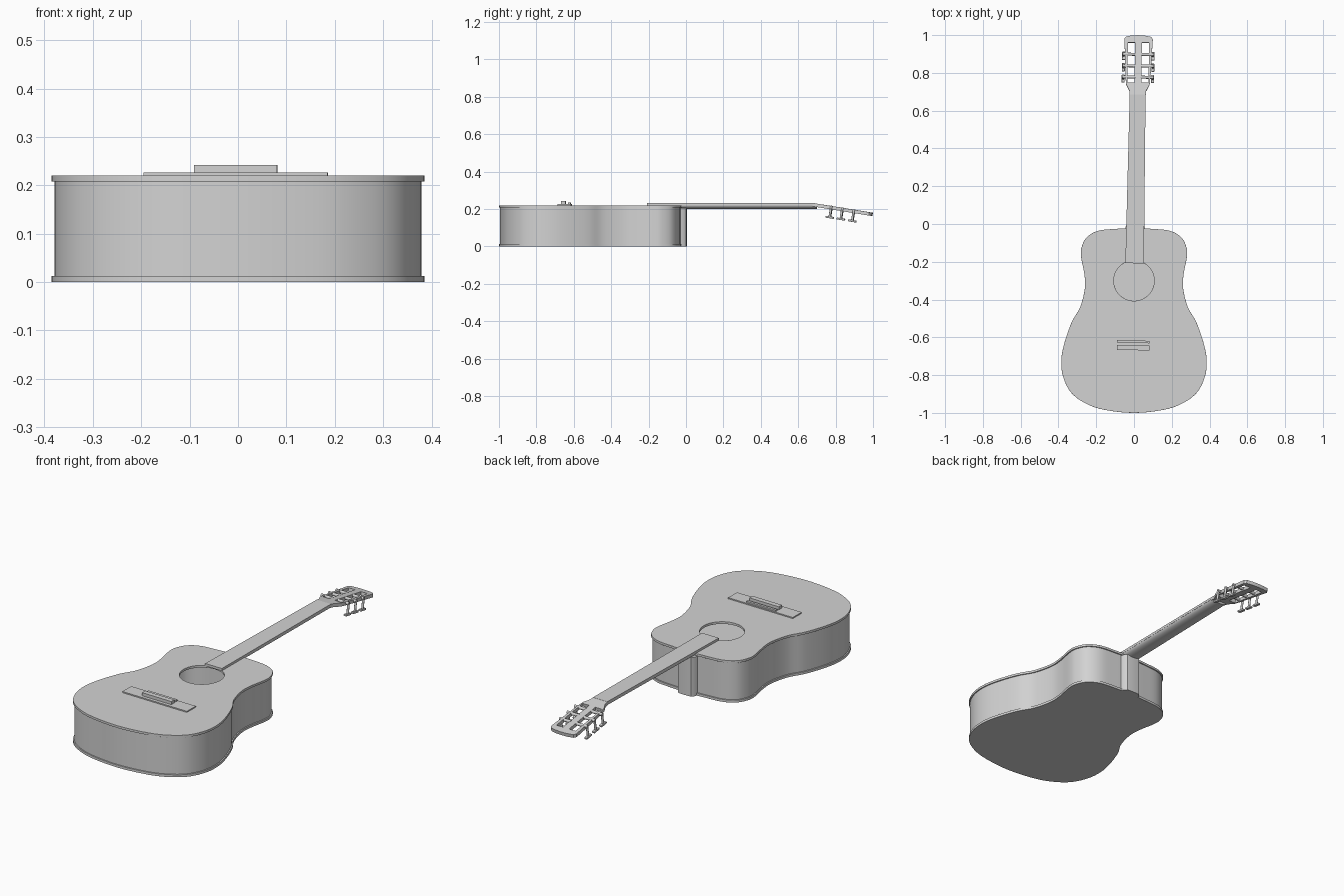
import bpy, bmesh, math
from mathutils import Matrix, Vector

cube = bpy.data.objects.get("Cube")
if cube:
    bpy.data.objects.remove(cube, do_unlink=True)

grey = bpy.data.materials.new("plain grey")
grey.use_nodes = True
colour = (0.65, 0.65, 0.65, 1)
grey.diffuse_color = colour
grey.node_tree.nodes["Principled BSDF"].inputs["Base Color"].default_value = colour


def finish(name, bm, matrix=Matrix(), bevel=0):
    bmesh.ops.recalc_face_normals(bm, faces=bm.faces)
    bm.transform(matrix)
    mesh = bpy.data.meshes.new(name)
    bm.to_mesh(mesh)
    bm.free()
    mesh.materials.append(grey)
    ob = bpy.data.objects.new(name, mesh)
    bpy.context.collection.objects.link(ob)
    bpy.ops.object.select_all(action='DESELECT')
    ob.select_set(True)
    bpy.context.view_layer.objects.active = ob
    bpy.ops.object.shade_smooth_by_angle(angle=math.radians(35))
    if bevel:
        mod = ob.modifiers.new("rounded edge", 'BEVEL')
        mod.width, mod.segments = bevel, 3
        mod.limit_method, mod.angle_limit = 'ANGLE', math.radians(50)
    return ob


def plate(name, loops, z0, z1, matrix=Matrix(), bevel=0):
    """Flat slab from an outer loop and any number of hole loops."""
    bm = bmesh.new()
    for loop in loops:
        vs = [bm.verts.new((x, y, z0)) for x, y in loop]
        for i, v in enumerate(vs):
            bm.edges.new((v, vs[i - 1]))
    bmesh.ops.triangle_fill(bm, edges=bm.edges[:], use_beauty=True, normal=(0, 0, 1))
    out = bmesh.ops.extrude_face_region(bm, geom=bm.faces[:])
    top = [g for g in out["geom"] if isinstance(g, bmesh.types.BMVert)]
    bmesh.ops.translate(bm, verts=top, vec=(0, 0, z1 - z0))
    return finish(name, bm, matrix, bevel)


def rect(x0, x1, y0, y1):
    return [(x0, y0), (x1, y0), (x1, y1), (x0, y1)]


def mirrored(half):
    return half + [(-x, y) for x, y in reversed(half) if x > 0]


def smooth_loop(pts, steps=5):
    """Closed Catmull-Rom curve through the points."""
    out, n = [], len(pts)
    for i in range(n):
        a, b, c, d = (Vector(pts[(i + k) % n]) for k in (-1, 0, 1, 2))
        for s in range(steps):
            t = s / steps
            p = (2 * b + (c - a) * t + (2 * a - 5 * b + 4 * c - d) * t ** 2
                 + (3 * b - a - 3 * c + d) * t ** 3) / 2
            out.append((p.x, p.y))
    return out


def inset(loop, d):
    out = []
    for i, p in enumerate(loop):
        t = (Vector(loop[(i + 1) % len(loop)]) - Vector(loop[i - 1])).normalized()
        out.append((p[0] - t.y * d, p[1] + t.x * d))
    return out


# Body: bound top with a sound hole, hollow sides, back
half = [(0, -1), (.165, -.982), (.265, -.945), (.335, -.89), (.375, -.81),
        (.385, -.725), (.37, -.635), (.33, -.52), (.285, -.44), (.26, -.34),
        (.263, -.265), (.28, -.175), (.278, -.125), (.25, -.07), (.19, -.036),
        (.1, -.026)]
outline = smooth_loop(half + [(0, -.022)] + [(-x, y) for x, y in reversed(half) if x > 0])
hole = [(.107 * math.cos(a), -.3 + .107 * math.sin(a))
        for a in (math.tau * i / 48 for i in range(48))]
plate("body_top", [outline, hole], .208, .22, bevel=.003)
plate("body_back", [outline], 0, .013, bevel=.003)
plate("body_sides", [inset(outline, .006), inset(outline, .016)], .01, .21)

# Neck axis leans very slightly sideways
axis = Matrix.Translation((.007, 0, 0)) @ Matrix.Rotation(math.radians(-1.03), 4, 'Z')

# Heel block and fingerboard
plate("heel", [mirrored([(.055, -.04), (.05, -.012), (.038, .002), (.015, .004)])],
      0, .205, axis)
plate("fingerboard", [[(-.049, -.208), (.049, -.208), (.042, .685), (-.042, .685)]],
      .219, .232, axis)

# Neck with a rounded underside
bm = bmesh.new()
rings = []
for y, w in ((-.025, .047), (.7, .041)):
    ring = []
    for i in range(13):
        a = math.pi * i / 12
        ring.append(bm.verts.new((w * math.cos(a), y, .22 - .021 * math.sin(a))))
    rings.append(ring)
for i in range(13):
    j = (i + 1) % 13
    bm.faces.new((rings[0][i], rings[0][j], rings[1][j], rings[1][i]))
for ring in rings:
    bm.faces.new(ring)
finish("neck", bm, axis)

# Slotted headstock, tilted back
tilt = axis @ Matrix.Translation((0, .68, .232)) @ Matrix.Rotation(math.radians(-9.2), 4, 'X')
head = mirrored([(.042, 0), (.044, .025), (.062, .06), (.066, .1), (.075, .305),
                 (.066, .316), (.035, .322), (0, .324)])
slots = [rect(s * .037 - .019, s * .037 + .019, .07, .285) for s in (-1, 1)]
plate("headstock", [head] + slots, -.018, 0, tilt)


def rod(name, p, q, r):
    p, q = Vector(p), Vector(q)
    bm = bmesh.new()
    turn = (q - p).to_track_quat('Z', 'Y').to_matrix().to_4x4()
    bmesh.ops.create_cone(bm, cap_ends=True, segments=12, radius1=r, radius2=r,
                          depth=(q - p).length,
                          matrix=Matrix.Translation((p + q) / 2) @ turn)
    finish(name, bm, tilt)


# Tuners: roller across the slot, post hanging down, flat button
for side, label in ((1, "left"), (-1, "right")):
    for n, y in enumerate((.1, .16, .222), 1):
        tag = f"{label}_{n}"
        rod("roller_" + tag, (side * .014, y, -.006), (side * .082, y, -.006), .008)
        rod("tuner_post_" + tag, (side * .078, y, -.002), (side * .078, y, -.06), .006)
        x = side * .078
        plate("tuner_button_" + tag, [rect(x - .008, x + .008, y - .022, y + .022)],
              -.066, -.056, tilt, bevel=.003)

# Bridge with saddle and tie block
plate("bridge", [rect(-.19, .19, -.685, -.612)], .219, .226, axis)
plate("saddle", [rect(-.086, .086, -.668, -.642)], .225, .242, axis)
plate("tie_block", [rect(-.086, .086, -.63, -.617)], .225, .234, axis)
